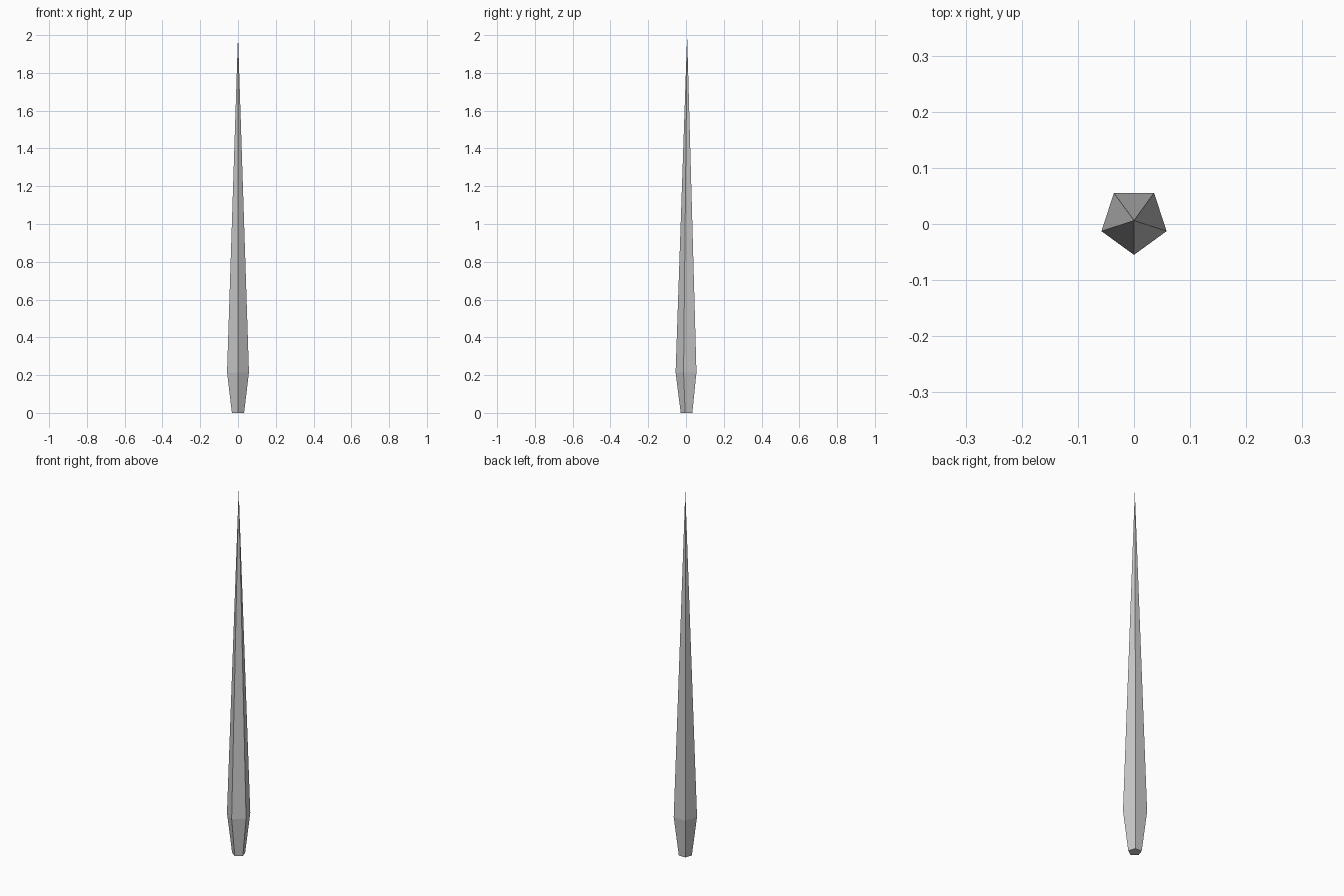
import bpy, bmesh, math

if "Cube" in bpy.data.objects:
    bpy.data.objects.remove(bpy.data.objects["Cube"])

SIDES = 5
CY = 0.006  # axis offset that centres the pentagon's bounds on y = 0

bm = bmesh.new()


def ring(radius, z):
    angles = [-math.pi / 2 + i * math.tau / SIDES for i in range(SIDES)]
    return [bm.verts.new((radius * math.cos(a), CY + radius * math.sin(a), z)) for a in angles]


# five-sided spike: narrow foot, wide shoulder, long point
foot = ring(0.034, 0.0)
shoulder = ring(0.061, 0.215)
tip = bm.verts.new((0, CY, 2.0))

bm.faces.new(foot[::-1])
for i in range(SIDES):
    j = (i + 1) % SIDES
    bm.faces.new((foot[i], foot[j], shoulder[j], shoulder[i]))
    bm.faces.new((shoulder[i], shoulder[j], tip))

mesh = bpy.data.meshes.new("spike")
bm.to_mesh(mesh)
bm.free()
bpy.context.collection.objects.link(bpy.data.objects.new("spike", mesh))
